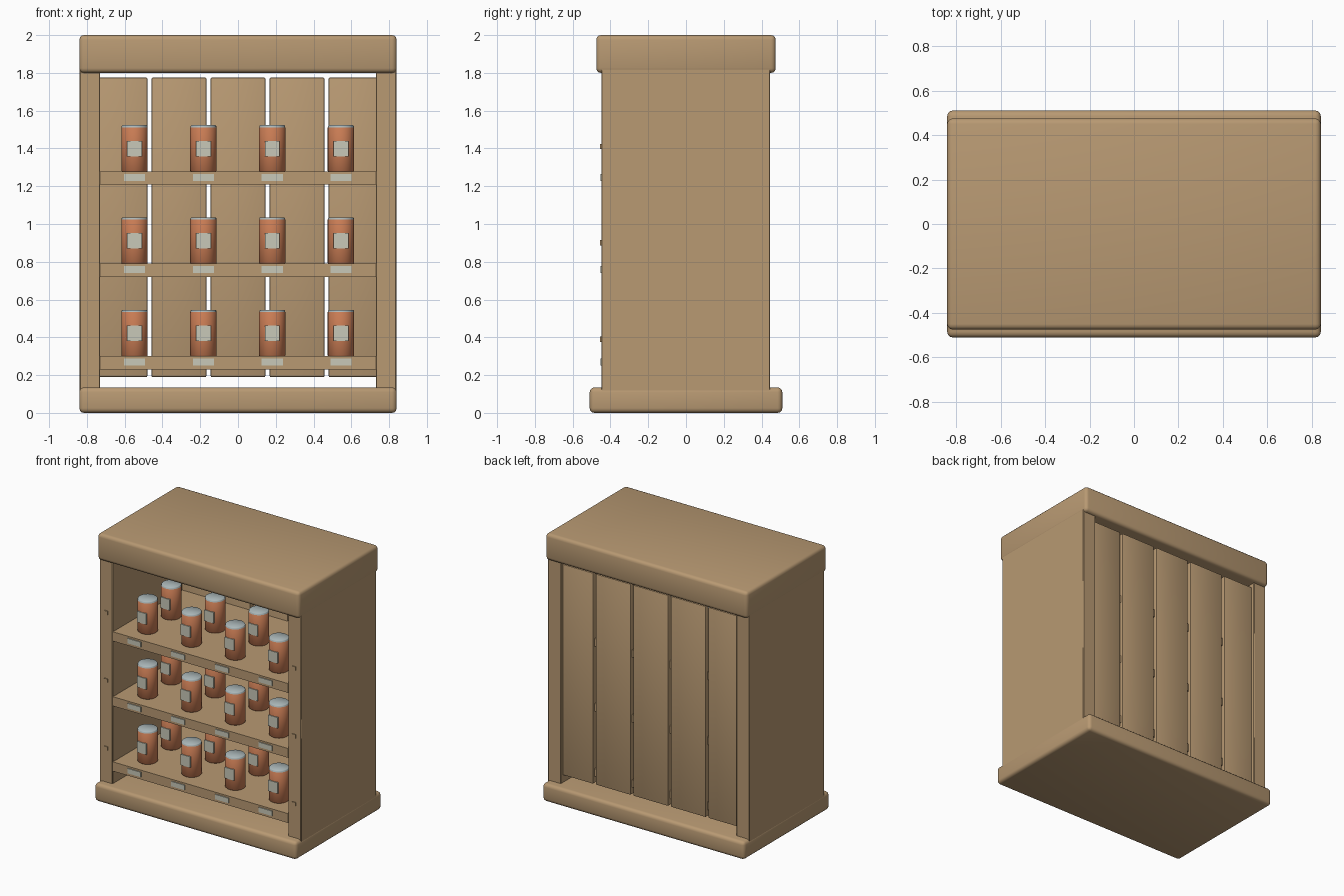
import bpy, bmesh, math
from mathutils import Matrix

if "Cube" in bpy.data.objects:
    bpy.data.objects.remove(bpy.data.objects["Cube"])


def material(name, rgb):
    m = bpy.data.materials.new(name)
    m.diffuse_color = (*rgb, 1)
    m.use_nodes = True
    m.node_tree.nodes["Principled BSDF"].inputs["Base Color"].default_value = m.diffuse_color
    return m


WOOD = material("light wood", (0.48, 0.32, 0.17))
CLAY = material("orange jar", (0.58, 0.20, 0.088))
LABEL = material("pale label", (0.58, 0.58, 0.48))
LID = material("grey lid", (0.41, 0.48, 0.49))


def finish(bm, name, mats, smooth=False):
    me = bpy.data.meshes.new(name)
    if smooth:
        for f in bm.faces:
            f.smooth = True
        for e in bm.edges:
            if len(e.link_faces) == 2 and e.calc_face_angle(0) > math.radians(40):
                e.smooth = False
    bm.to_mesh(me)
    bm.free()
    for m in mats:
        me.materials.append(m)
    ob = bpy.data.objects.new(name, me)
    bpy.context.collection.objects.link(ob)
    return ob


def box(name, x, y, z, mat=WOOD, bevel=0.0, segments=3):
    """Box from (min, max) ranges with optional rounded edges."""
    bm = bmesh.new()
    size = [b - a for a, b in (x, y, z)]
    mid = [(a + b) / 2 for a, b in (x, y, z)]
    bmesh.ops.create_cube(bm, size=1, matrix=Matrix.Translation(mid) @ Matrix.Diagonal((*size, 1)))
    if bevel:
        bmesh.ops.bevel(bm, geom=bm.edges[:], offset=bevel, segments=segments,
                        profile=0.5, affect='EDGES')
    return finish(bm, name, [mat], smooth=bevel > 0)


def jar(name, x, y, z):
    """Turned jar body with a thin lid on top."""
    bm = bmesh.new()
    r, n = 0.07, 32
    profile = [(r - 0.006, 0), (r, 0.006), (r, 0.235), (r - 0.002, 0.237),
               (r - 0.002, 0.243), (r - 0.006, 0.247)]
    rings = [[bm.verts.new((x + pr * math.cos(2 * math.pi * i / n),
                            y + pr * math.sin(2 * math.pi * i / n), z + pz))
              for i in range(n)] for pr, pz in profile]
    for k in range(len(rings) - 1):
        for i in range(n):
            j = (i + 1) % n
            f = bm.faces.new((rings[k][i], rings[k][j], rings[k + 1][j], rings[k + 1][i]))
            f.material_index = int(k >= 2)
    bm.faces.new(rings[0][::-1])
    bm.faces.new(rings[-1]).material_index = 1
    return finish(bm, name, [CLAY, LID], smooth=True)


# Cabinet shell
box("cap", (-0.84, 0.84), (-0.475, 0.475), (1.80, 2.0), bevel=0.025)
box("base", (-0.84, 0.84), (-0.51, 0.51), (0.0, 0.135), bevel=0.025)
for s, side in ((-1, "left"), (1, "right")):
    xs = sorted((s * 0.73, s * 0.838))
    box(side + "_panel", xs, (-0.448, 0.445), (0.10, 1.83), bevel=0.004, segments=1)
    # Small pegs on the front edge of each side panel
    for z in (0.39, 0.90, 1.41):
        box(side + "_peg", (s * 0.782 - 0.014, s * 0.782 + 0.014), (-0.455, -0.44),
            (z - 0.014, z + 0.014))

# Back planks with narrow gaps between them
for i in range(5):
    c = (i - 2) * 0.3125
    box("back_plank", (c - 0.145, c + 0.145), (0.38, 0.42), (0.19, 1.775),
        bevel=0.006, segments=2)

# Shelves with front rails, price tags and two rows of jars
for top in (0.30, 0.79, 1.278):
    box("shelf", (-0.735, 0.735), (-0.425, 0.40), (top - 0.06, top - 0.002))
    box("shelf_rail", (-0.73, 0.73), (-0.446, -0.42), (top - 0.07, top))
    for jx in (-0.548, -0.183, 0.181, 0.545):
        box("price_tag", (jx - 0.056, jx + 0.056), (-0.453, -0.445),
            (top - 0.05, top - 0.013), LABEL)
        for jy in (-0.29, -0.01):
            jar("jar", jx, jy, top - 0.002)
            box("jar_label", (jx - 0.039, jx + 0.039), (jy - 0.074, jy - 0.065),
                (top + 0.08, top + 0.162), LABEL)
